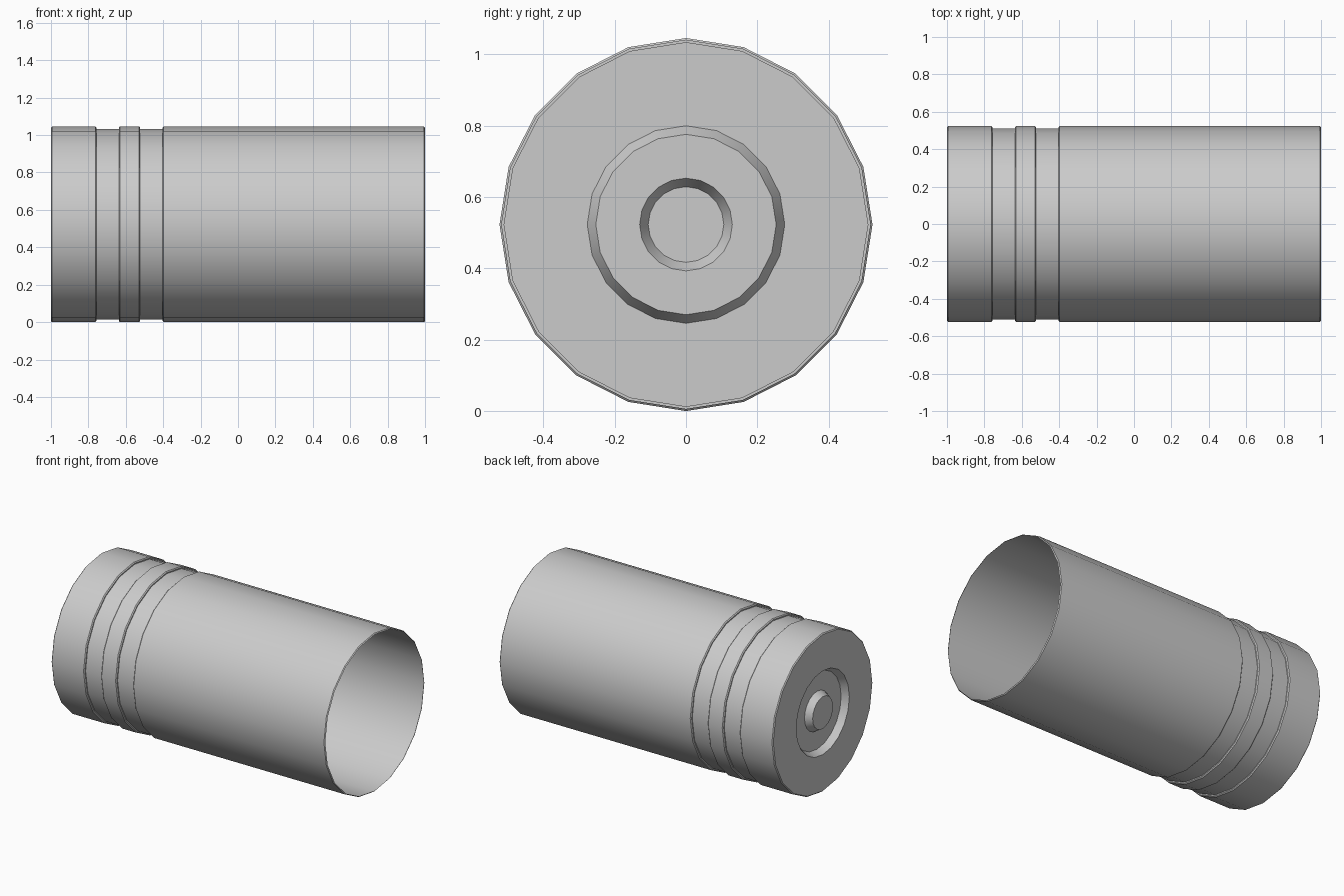
import bpy, bmesh, math

if "Cube" in bpy.data.objects:
    bpy.data.objects.remove(bpy.data.objects["Cube"])

SIDES = 20
R = 0.523      # full radius
G = 0.51       # groove radius
B = 0.006      # edge bevel


def band(x0, x1):
    """Full-width band with small bevelled shoulders."""
    return [(x0, R - B), (x0 + B, R), (x1 - B, R), (x1, R - B)]


def lathe(name, profile):
    """Spin an (x, radius) profile about the x axis."""
    bm = bmesh.new()
    rings = []
    for x, r in profile:
        ring = []
        for i in range(SIDES):
            a = 2 * math.pi * i / SIDES
            ring.append(bm.verts.new((x, r * math.cos(a), R + r * math.sin(a))))
        rings.append(ring)
    for a, b in zip(rings, rings[1:]):
        for i in range(SIDES):
            j = (i + 1) % SIDES
            bm.faces.new((a[i], a[j], b[j], b[i]))
    bm.faces.new(rings[0])
    bmesh.ops.recalc_face_normals(bm, faces=bm.faces)
    # make the outer wall face outwards
    bm.faces.ensure_lookup_table()
    wall = max(bm.faces, key=lambda f: f.calc_center_median().x)
    c = wall.calc_center_median()
    if wall.normal.y * c.y + wall.normal.z * (c.z - R) < 0:
        bmesh.ops.reverse_faces(bm, faces=bm.faces)
    me = bpy.data.meshes.new(name)
    bm.to_mesh(me)
    bm.free()
    ob = bpy.data.objects.new(name, me)
    bpy.context.collection.objects.link(ob)
    bpy.context.view_layer.objects.active = ob
    ob.select_set(True)
    bpy.ops.object.shade_smooth_by_angle(angle=math.radians(30))
    return ob


# centre button, recess and flat base
profile = [(-1.0, 0.106), (-0.957, 0.13), (-0.957, 0.253), (-1.0, 0.277)]
# base rim, groove, rib, groove, long open tube
profile += band(-1.0, -0.757) + [(-0.757, G), (-0.637, G)]
profile += band(-0.637, -0.523) + [(-0.523, G), (-0.403, G)]
profile += band(-0.403, 1.0)
lathe("open_casing", profile)
